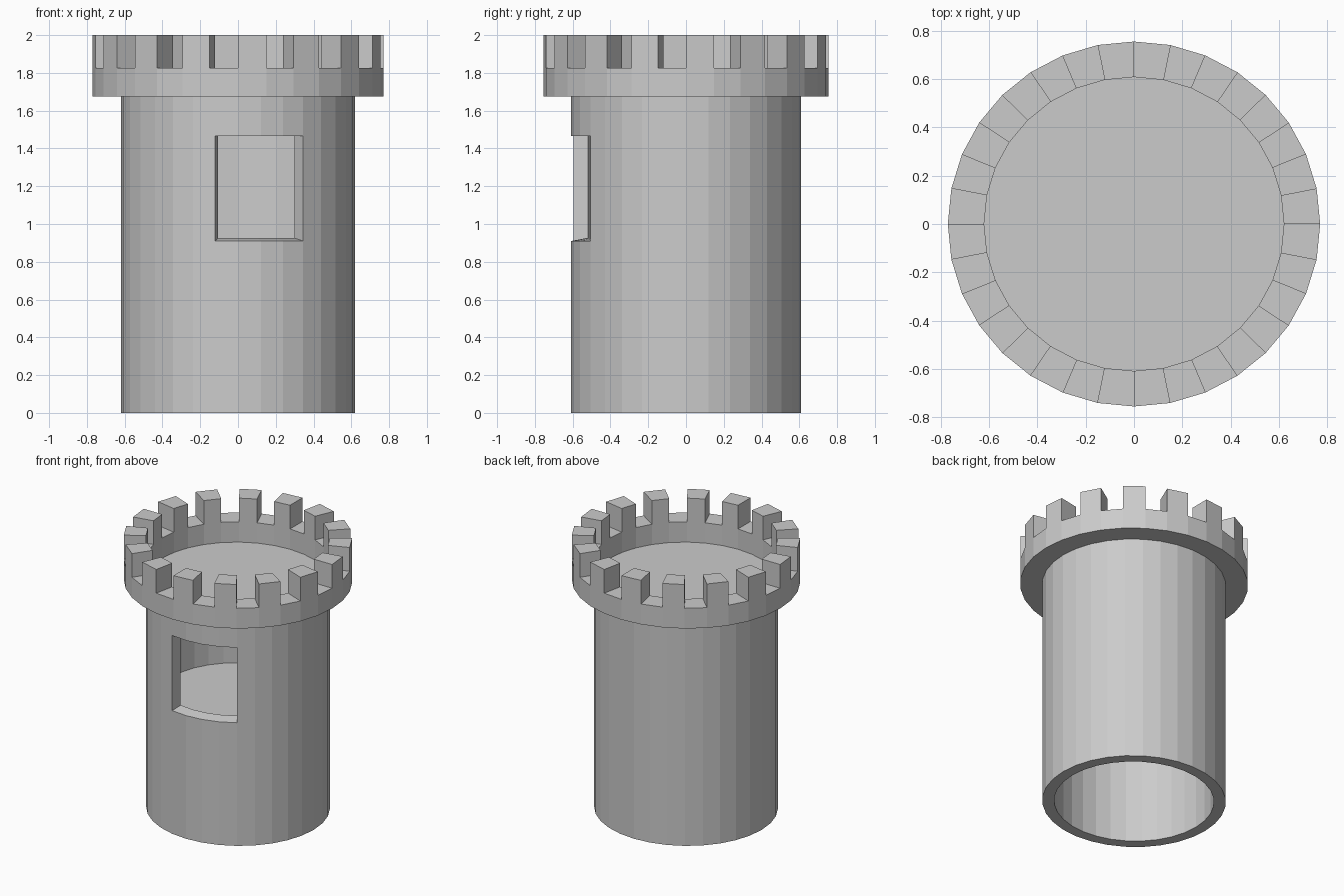
import bpy, bmesh, math

if "Cube" in bpy.data.objects:
    bpy.data.objects.remove(bpy.data.objects["Cube"])

N = 32                      # sides of the tower
SY = 0.98                   # slight flattening in depth
WINDOW = range(23, 27)      # wall segments left open


def pt(r, i, z):
    a = 2 * math.pi * i / N
    return (r * math.cos(a), r * SY * math.sin(a), z)


def quad(bm, *corners):
    bm.faces.new([bm.verts.new(pt(*c)) for c in corners])


def disc(bm, r, z, up=True):
    ring = [bm.verts.new(pt(r, i, z)) for i in range(N)]
    bm.faces.new(ring if up else ring[::-1])


def finish(bm, name, recalc=True):
    bmesh.ops.remove_doubles(bm, verts=bm.verts, dist=1e-4)
    if recalc:
        bmesh.ops.recalc_face_normals(bm, faces=bm.faces)
    me = bpy.data.meshes.new(name)
    bm.to_mesh(me)
    bm.free()
    ob = bpy.data.objects.new(name, me)
    bpy.context.collection.objects.link(ob)
    return ob


# Hollow shaft with a window opening, open at the bottom
RO, RI, RC = 0.62, 0.54, 0.77
OUT = [0, 0.91, 1.465, 1.675]
INN = [0, 0.925, 1.465, 1.60]
bm = bmesh.new()
for i in range(N):
    j = i + 1
    for k in range(3):
        if k == 1 and i in WINDOW:
            continue
        quad(bm, (RO, i, OUT[k]), (RO, j, OUT[k]), (RO, j, OUT[k + 1]), (RO, i, OUT[k + 1]))
        quad(bm, (RI, j, INN[k]), (RI, i, INN[k]), (RI, i, INN[k + 1]), (RI, j, INN[k + 1]))
    quad(bm, (RI, i, 0), (RI, j, 0), (RO, j, 0), (RO, i, 0))
    # Window sill and lintel
    if i in WINDOW:
        for k in (1, 2):
            quad(bm, (RO, i, OUT[k]), (RO, j, OUT[k]), (RI, j, INN[k]), (RI, i, INN[k]))
# Window jambs
for i in (WINDOW.start, WINDOW.stop):
    quad(bm, (RO, i, OUT[1]), (RI, i, INN[1]), (RI, i, INN[2]), (RO, i, OUT[2]))
# Roof deck and ceiling
disc(bm, RO, OUT[3])
disc(bm, RI, INN[3], up=False)
finish(bm, "tower_shaft")

# Inner floor below the window
bm = bmesh.new()
disc(bm, RI, 0.82)
finish(bm, "inner_floor", recalc=False)

# Crown ring with a merlon on every second segment
Z0, Z1, Z2 = 1.675, 1.825, 2.0
bm = bmesh.new()
for i in range(N):
    j = i + 1
    merlon = i % 2 == 0
    top = Z2 if merlon else Z1
    quad(bm, (RO, i, Z0), (RO, j, Z0), (RC, j, Z0), (RC, i, Z0))
    quad(bm, (RO, i, top), (RO, j, top), (RC, j, top), (RC, i, top))
    for r in (RO, RC):
        quad(bm, (r, i, Z0), (r, j, Z0), (r, j, Z1), (r, i, Z1))
        if merlon:
            quad(bm, (r, i, Z1), (r, j, Z1), (r, j, Z2), (r, i, Z2))
    # Radial side of a merlon
    quad(bm, (RO, i, Z1), (RC, i, Z1), (RC, i, Z2), (RO, i, Z2))
finish(bm, "battlement_crown")
